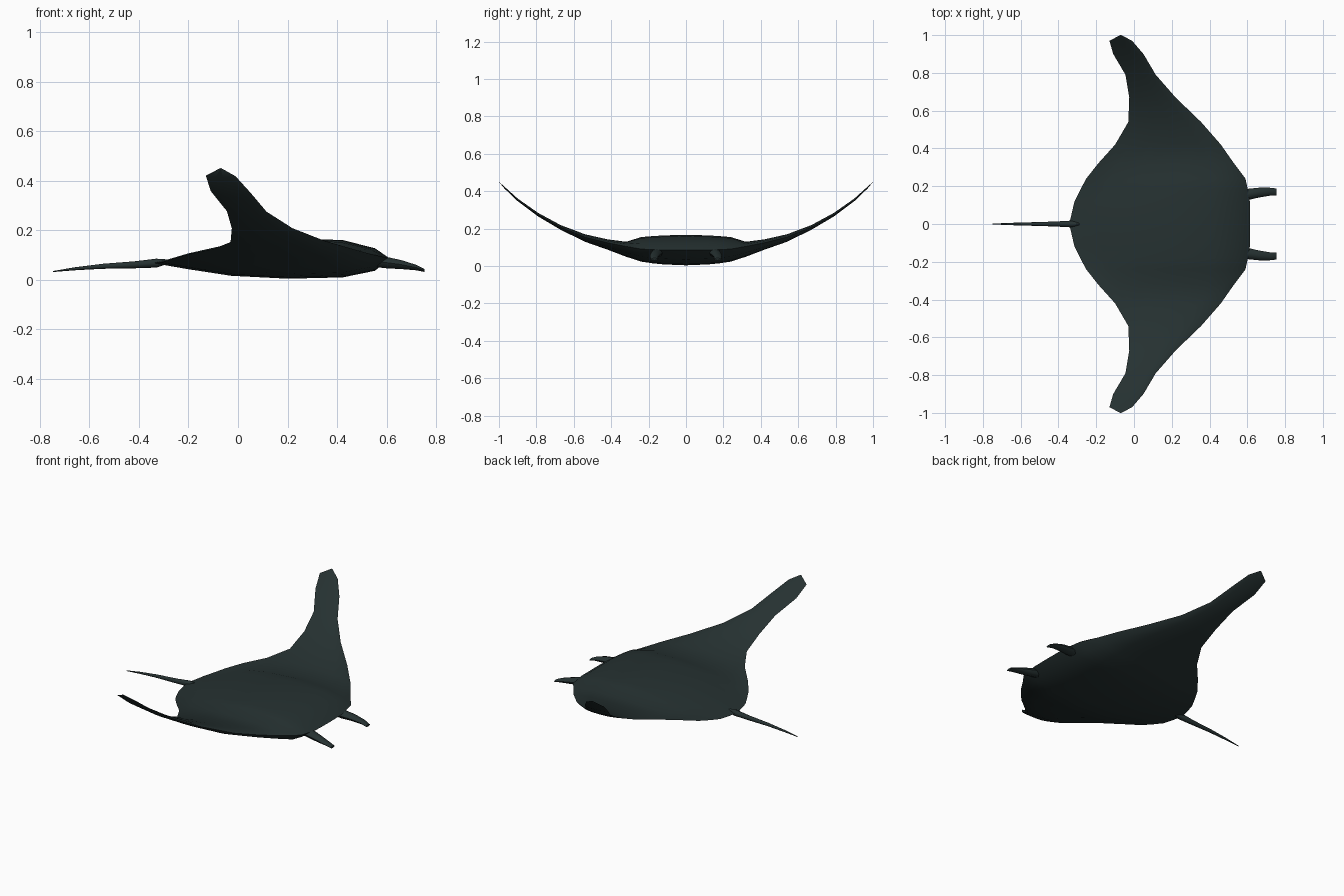
import bpy, math

if "Cube" in bpy.data.objects:
    bpy.data.objects.remove(bpy.data.objects["Cube"])

skin = bpy.data.materials.new("dark slate skin")
skin.diffuse_color = (0.019, 0.031, 0.031, 1)
skin.use_nodes = True
skin.node_tree.nodes["Principled BSDF"].inputs["Base Color"].default_value = skin.diffuse_color


def make_mesh(name, verts, faces, angle=35):
    me = bpy.data.meshes.new(name)
    me.from_pydata(verts, [], faces)
    me.materials.append(skin)
    ob = bpy.data.objects.new(name, me)
    bpy.context.collection.objects.link(ob)
    bpy.ops.object.select_all(action='DESELECT')
    ob.select_set(True)
    bpy.context.view_layer.objects.active = ob
    bpy.ops.object.mode_set(mode='EDIT')
    bpy.ops.mesh.select_all(action='SELECT')
    bpy.ops.mesh.remove_doubles(threshold=0.0005)
    bpy.ops.mesh.normals_make_consistent(inside=False)
    bpy.ops.object.mode_set(mode='OBJECT')
    bpy.ops.object.shade_smooth_by_angle(angle=math.radians(angle))
    return ob


def loft(name, rings, angle=35):
    """Skin closed rings of equal length and cap both ends."""
    n = len(rings[0])
    verts = [p for r in rings for p in r]
    faces = [(i * n + j, i * n + (j + 1) % n, (i + 1) * n + (j + 1) % n, (i + 1) * n + j)
             for i in range(len(rings) - 1) for j in range(n)]
    faces += [tuple(range(n)), tuple(range((len(rings) - 1) * n, len(rings) * n))]
    return make_mesh(name, verts, faces, angle)


# Chord profile: position from trailing to leading edge, top and bottom fullness
CHORD = [(0, 0, 0), (.07, .16, .2), (.15, .38, .42), (.33, .77, .83),
         (.57, 1, 1), (.8, .92, .93), (.935, .52, .6), (1, 0, 0)]

# Span stations: y, trailing x, leading x, trailing z, leading z, top z, bottom z
SPAN = [(0, -.343, .615, .067, .085, .167, .004),
        (.12, -.315, .613, .070, .086, .164, .009),
        (.18, -.285, .603, .078, .088, .160, .015),
        (.24, -.253, .590, .088, .091, .155, .024),
        (.32, -.190, .530, .106, .105, .130, .050),
        (.42, -.100, .460, .124, .125, .143, .088),
        (.54, -.030, .355, .152, .155, .170, .130),
        (.67, -.025, .220, .208, .208, .219, .194),
        (.79, -.045, .115, .277, .275, .284, .265),
        (.90, -.110, .050, .358, .352, .361, .347),
        (.97, -.130, -.01, .420, .418, .424, .414),
        (1.0, -.073, -.067, .450, .450, .4505, .4495)]


def section(st, side):
    y, xb, xf, zb, zf, top, bot = st
    up, low = [], []
    for t, a, b in CHORD:
        x, e = xb + t * (xf - xb), zb + t * (zf - zb)
        up.append((x, side * y, e + a * (top - e)))
        low.append((x, side * y, e + b * (bot - e)))
    return up + low[-2:0:-1]


# Body and both wings as one continuous skin
loft("body_and_wings", [section(s, -1) for s in SPAN[:0:-1]] + [section(s, 1) for s in SPAN], 40)


def ring(x, y, z, ry, rz, n=8):
    return [(x, y + ry * math.cos(2 * math.pi * k / n), z + rz * math.sin(2 * math.pi * k / n))
            for k in range(n)]


# Tapering tail
loft("tail", [ring(*p) for p in [
    (-.27, 0, .075, .003, .006), (-.33, 0, .067, .018, .018), (-.42, 0, .060, .013, .014),
    (-.55, 0, .054, .009, .010), (-.66, 0, .044, .006, .006), (-.748, 0, .033, .002, .002)]], 50)

# Pair of head fins and eyes
for side, label in ((1, "left"), (-1, "right")):
    loft("head_fin_" + label, [ring(x, side * y, z, ry, rz) for x, y, z, ry, rz in [
        (.54, .150, .075, .028, .022), (.60, .156, .069, .030, .023), (.66, .166, .061, .026, .018),
        (.72, .171, .049, .021, .011), (.754, .169, .037, .019, .006)]], 50)
    loft("eye_" + label, [ring(x, side * .285, .112, r, r) for x, r in
                          [(.445, .003), (.452, .009), (.462, .009), (.469, .003)]], 50)
